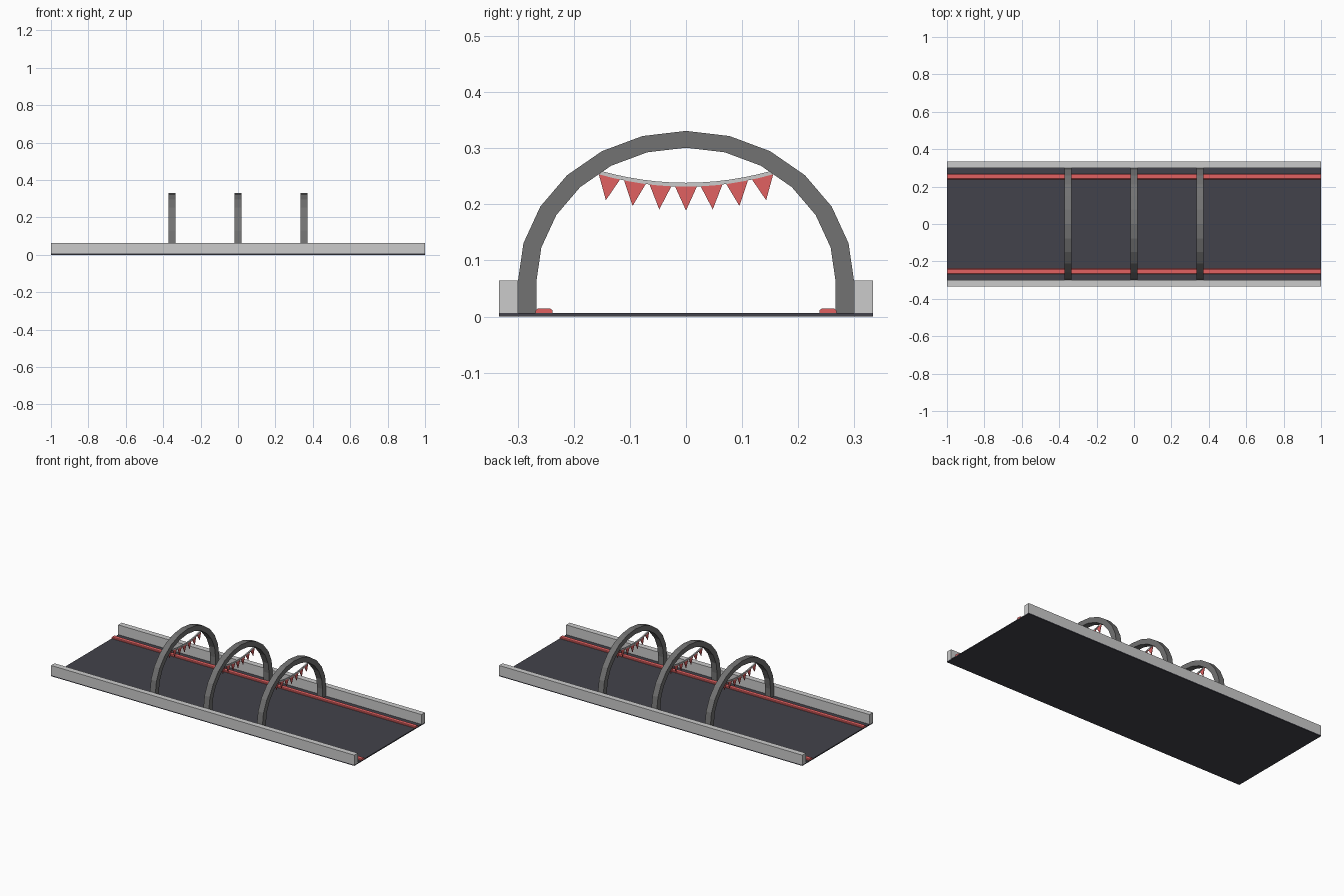
import bpy, math

if "Cube" in bpy.data.objects:
    bpy.data.objects.remove(bpy.data.objects["Cube"])

def material(name, rgb):
    m = bpy.data.materials.new(name)
    m.diffuse_color = (*rgb, 1)
    m.use_nodes = True
    m.node_tree.nodes["Principled BSDF"].inputs["Base Color"].default_value = m.diffuse_color
    return m

RED = material("red", (0.75, 0.12, 0.12))
DARK = material("dark_floor", (0.055, 0.055, 0.07))
GREY = material("arch_grey", (0.17, 0.17, 0.17))

def extrude_x(name, profile, x0, x1, mat=None):
    """Closed counter-clockwise (y, z) profile extruded along x."""
    n = len(profile)
    verts = [(x, y, z) for x in (x0, x1) for y, z in profile]
    faces = [list(range(n))[::-1], list(range(n, 2 * n))]
    faces += [[i, (i + 1) % n, n + (i + 1) % n, n + i] for i in range(n)]
    me = bpy.data.meshes.new(name)
    me.from_pydata(verts, [], faces)
    ob = bpy.data.objects.new(name, me)
    bpy.context.collection.objects.link(ob)
    if mat:
        me.materials.append(mat)
    return ob

def rect(y0, y1, z0, z1):
    return [(y0, z0), (y1, z0), (y1, z1), (y0, z1)]

FLOOR = 0.006

# Floor slab
extrude_x("floor", rect(-0.333, 0.333, 0, FLOOR), -1, 1, DARK)

# Side walls and raised red strips with chamfered tops
for side, s in (("front", -1), ("back", 1)):
    y0, y1 = sorted((s * 0.30, s * 0.333))
    extrude_x(side + "_wall", rect(y0, y1, FLOOR, 0.064), -1, 1)
    c = s * 0.253
    extrude_x(side + "_strip", [(c - 0.015, FLOOR), (c + 0.015, FLOOR), (c + 0.015, 0.011),
                                (c + 0.011, 0.0145), (c - 0.011, 0.0145), (c - 0.015, 0.011)],
              -1, 1, RED)

# Arch outline: straight feet, then a 12-sided half ellipse
def half_ellipse(a, b):
    return [(a * math.cos(math.pi * i / 12), 0.061 + b * math.sin(math.pi * i / 12))
            for i in range(13)]

arch = ([(0.30, FLOOR)] + half_ellipse(0.30, 0.27) + [(-0.30, FLOOR), (-0.267, FLOOR)]
        + half_ellipse(0.267, 0.24)[::-1] + [(0.267, FLOOR)])

# Sagging bunting cord
def cord_z(y):
    return 0.235 + 0.022 * (y / 0.155) ** 2

def cord_path(offset):
    return [(0.156 * i / 6, cord_z(0.156 * i / 6) + offset) for i in range(-6, 7)]

cord = cord_path(-0.0035) + cord_path(0.0035)[::-1]

for k, x in enumerate((-0.353, 0, 0.353), 1):
    extrude_x(f"arch_{k}", arch, x - 0.018, x + 0.018, GREY)
    extrude_x(f"bunting_cord_{k}", cord, x - 0.0035, x + 0.0035)
    # Triangular flags hanging square to the cord
    for j in range(7):
        y = (j - 3) * 0.0455
        t = math.atan(2 * 0.022 * y / 0.155 ** 2)
        z = cord_z(y) - 0.002
        dy, dz = 0.02 * math.cos(t), 0.02 * math.sin(t)
        tip = (y + 0.044 * math.sin(t) * 0.6, z - 0.044 * math.cos(t))
        extrude_x(f"flag_{k}_{j + 1}", [tip, (y + dy, z + dz), (y - dy, z - dz)],
                  x - 0.0015, x + 0.0015, RED)
